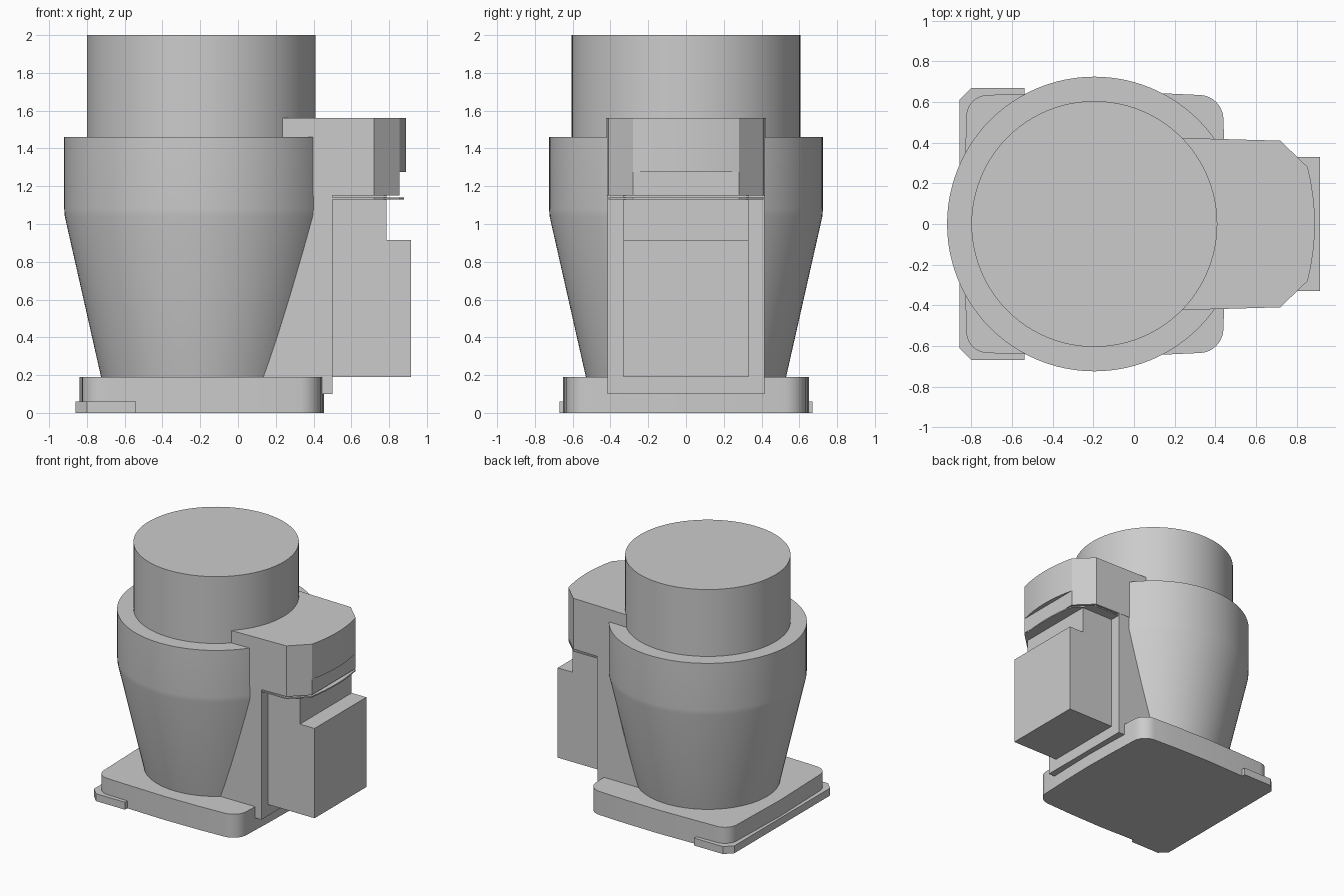
import bpy, bmesh, math

old = bpy.data.objects.get("Cube")
if old:
    bpy.data.objects.remove(old, do_unlink=True)

GREY = (0.6, 0.6, 0.6, 1)
mat = bpy.data.materials.new("plain grey")
mat.use_nodes = True
mat.diffuse_color = GREY
mat.node_tree.nodes["Principled BSDF"].inputs["Base Color"].default_value = GREY


def finish(name, bm, angle=30):
    bmesh.ops.recalc_face_normals(bm, faces=bm.faces)
    mesh = bpy.data.meshes.new(name)
    bm.to_mesh(mesh)
    bm.free()
    mesh.materials.append(mat)
    obj = bpy.data.objects.new(name, mesh)
    bpy.context.collection.objects.link(obj)
    bpy.ops.object.select_all(action='DESELECT')
    obj.select_set(True)
    bpy.context.view_layer.objects.active = obj
    bpy.ops.object.shade_smooth_by_angle(angle=math.radians(angle))
    return obj


def prism(name, half, z0, z1):
    """Extrude an outline, given for y >= 0 and mirrored across y."""
    outline = half + [(x, -y) for x, y in reversed(half) if y > 1e-6]
    bm = bmesh.new()
    face = bm.faces.new([bm.verts.new((x, y, z0)) for x, y in outline])
    ext = bmesh.ops.extrude_face_region(bm, geom=[face])
    top = [v for v in ext["geom"] if isinstance(v, bmesh.types.BMVert)]
    bmesh.ops.translate(bm, verts=top, vec=(0, 0, z1 - z0))
    return finish(name, bm)


def box(name, x0, x1, y, z0, z1):
    return prism(name, [(x0, y), (x1, y)], z0, z1)


def lathe(name, profile, cx, sides=96):
    bm = bmesh.new()
    rings = []
    for r, z in profile:
        rings.append([bm.verts.new((cx + r * math.cos(math.tau * i / sides),
                                    r * math.sin(math.tau * i / sides), z))
                      for i in range(sides)])
    for a, b in zip(rings, rings[1:]):
        for i in range(sides):
            j = (i + 1) % sides
            bm.faces.new((a[i], a[j], b[j], b[i]))
    bm.faces.new(rings[0])
    bm.faces.new(rings[-1])
    return finish(name, bm)


def corner(cx, cy, r, start, end, steps=8):
    """Arc points around a centre, angles in degrees."""
    angles = [math.radians(start + (end - start) * i / steps) for i in range(steps + 1)]
    return [(cx + r * math.cos(a), cy + r * math.sin(a)) for a in angles]


# Base with rounded corners and slightly bowed sides
base = [(-0.84, 0)] + corner(-0.72, 0.53, 0.105, 180, 90)
base += [(-0.5, 0.642), (-0.2, 0.65), (0.1, 0.645)]
base += corner(0.32, 0.515, 0.12, 85, 5) + [(0.45, 0.25), (0.455, 0)]
prism("base", base, 0, 0.19)

# Low chamfered foot along the left-hand end
prism("foot_plate", [(-0.86, 0.61), (-0.80, 0.67), (-0.54, 0.67)], 0, 0.06)

# Tapered body and upper drum
lathe("body", [(0.53, 0.19), (0.722, 1.04), (0.725, 1.08), (0.725, 1.46)], -0.195)
lathe("upper_drum", [(0.605, 1.4), (0.605, 2)], -0.195)

# Column joining the base, body and head
box("column", 0.0, 0.50, 0.415, 0.10, 1.16)


def head_outline(tip, back=0.0):
    """Chamfered nose ending in a shallow arc that reaches x = tip."""
    side = [(back, 0.43), (0.72, 0.41), (0.855, 0.28)]
    return side + [(0.855 + (tip - 0.855) * (1 - (y / 0.28) ** 2), y)
                   for y in (0.21, 0.14, 0.07, 0)]


# Head: flat-nosed lower band under a bowed upper part
prism("head_lower", [(0.0, 0.43), (0.72, 0.41), (0.855, 0.28)], 1.15, 1.275)
prism("head_upper", head_outline(0.89), 1.275, 1.56)
prism("gap_plate", [(x, min(y, 0.41)) for x, y in head_outline(0.88, 0.45)], 1.13, 1.14)

# Projecting housing and its neck
box("housing", 0.45, 0.915, 0.33, 0.19, 0.915)
box("neck", 0.45, 0.785, 0.33, 0.915, 1.155)
